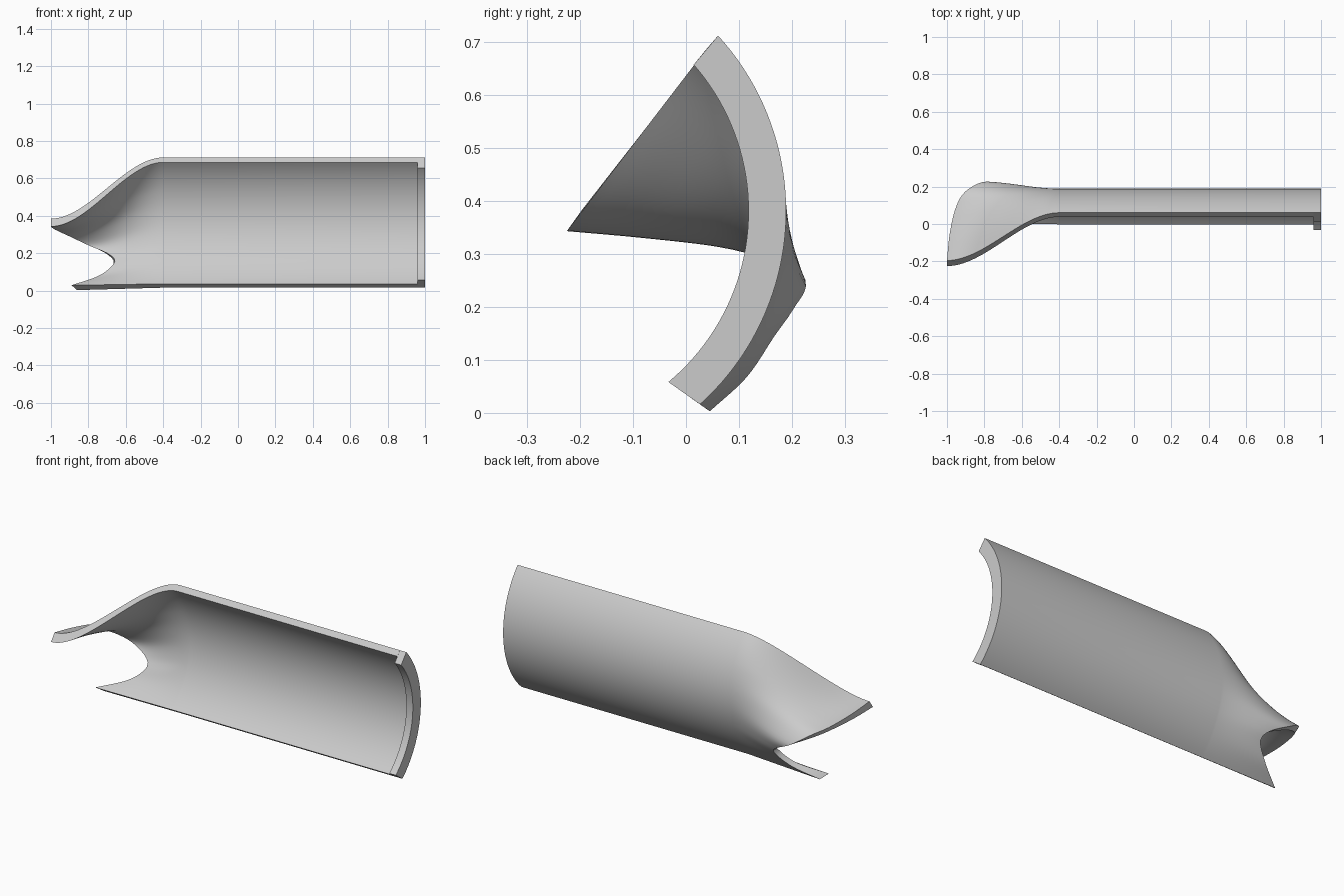
import bpy, bmesh, math
from mathutils import Vector

if "Cube" in bpy.data.objects:
    bpy.data.objects.remove(bpy.data.objects["Cube"], do_unlink=True)

CY, CZ = -0.302, 0.381          # axis of the curved wall
ACROSS, ALONG = 40, 28          # grid resolution
SHOULDER, STEP = -0.40, 0.96    # start of the flare, start of the rim lip

# Edge of the open flared end, from the lower tip round the notch to the upper tip
OUTER_END = [(-0.86, .045, .003), (-0.74, .115, .068), (-0.665, .167, .145),
             (-0.70, .202, .195), (-0.80, .226, .248), (-0.90, .175, .312),
             (-0.952, .09, .337), (-0.985, -.05, .362), (-1, -.195, .385)]
INNER_END = [(-0.89, .008, .029), (-0.74, .085, .082), (-0.66, .13, .152),
             (-0.69, .166, .195), (-0.80, .19, .243), (-0.90, .142, .290),
             (-0.95, .062, .313), (-0.985, -.08, .330), (-1, -.225, .343)]


def smooth_path(points, count):
    """Evenly spaced samples on a smooth curve through the points."""
    p = [Vector(q) for q in points]
    p = [2 * p[0] - p[1]] + p + [2 * p[-1] - p[-2]]
    fine = []
    for a, b, c, d in zip(p, p[1:], p[2:], p[3:]):
        for k in range(20):
            t = k / 20
            fine.append(b + (c - a) * t / 2 + (2 * a - 5 * b + 4 * c - d) * t * t / 2
                        + (3 * b - a - 3 * c + d) * t ** 3 / 2)
    fine.append(p[-2])
    dist = [0]
    for a, b in zip(fine, fine[1:]):
        dist.append(dist[-1] + (b - a).length)
    out, i = [], 0
    for k in range(count + 1):
        want = dist[-1] * k / count
        while i < len(fine) - 2 and dist[i + 1] < want:
            i += 1
        out.append(fine[i].lerp(fine[i + 1], (want - dist[i]) / (dist[i + 1] - dist[i])))
    return out


def wall(x, radius, v, low, high):
    """Point on the straight part of the wall."""
    a = math.radians(low + (high - low) * v)
    return Vector((x, CY + radius * math.cos(a), CZ + radius * math.sin(a)))


def flare(start, end, v):
    """Row of points from the shoulder to the open end."""
    row = []
    for k in range(1, ALONG + 1):
        t = k / ALONG
        ease = t * t * (3 - 2 * t)
        f = t + (ease - t) * min(1, 1.3 * v)
        p = start.lerp(end, f)
        p.x = start.x + (end.x - start.x) * t
        row.append(p)
    return row


bm = bmesh.new()
outer_end = smooth_path(OUTER_END, ACROSS)
inner_end = smooth_path(INNER_END, ACROSS)
loops = []
for j in range(ACROSS + 1):
    v = j / ACROSS
    outer = [wall(x, .491, v, -48, 42.4) for x in (1, STEP, STEP, SHOULDER)]
    inner = [wall(x, .42, v, -50.2, 41.1) for x in (1, STEP)]
    inner += [wall(x, .457, v, -48.9, 41.9) for x in (STEP, SHOULDER)]
    outer += flare(outer[-1], outer_end[j], v)
    inner += flare(inner[-1], inner_end[j], v)
    loops.append([bm.verts.new(p) for p in outer + inner[::-1]])

# Skin between neighbouring loops, then close the two long cut edges
n = len(loops[0])
for a, b in zip(loops, loops[1:]):
    for i in range(n):
        k = (i + 1) % n
        bm.faces.new((a[i], a[k], b[k], b[i]))
for loop in (loops[0], loops[-1]):
    for i in range(n // 2 - 1):
        bm.faces.new((loop[i], loop[i + 1], loop[n - 2 - i], loop[n - 1 - i]))
bmesh.ops.remove_doubles(bm, verts=bm.verts, dist=0.00001)
bmesh.ops.recalc_face_normals(bm, faces=bm.faces)

mesh = bpy.data.meshes.new("curved_shell")
bm.to_mesh(mesh)
bm.free()
shell = bpy.data.objects.new("curved_shell", mesh)
bpy.context.collection.objects.link(shell)

# Single plain grey
grey = bpy.data.materials.new("light_grey")
grey.use_nodes = True
colour = (0.6, 0.6, 0.6, 1)
grey.diffuse_color = colour
grey.node_tree.nodes["Principled BSDF"].inputs["Base Color"].default_value = colour
mesh.materials.append(grey)

bpy.ops.object.select_all(action="DESELECT")
shell.select_set(True)
bpy.context.view_layer.objects.active = shell
bpy.ops.object.shade_smooth_by_angle(angle=math.radians(35))
